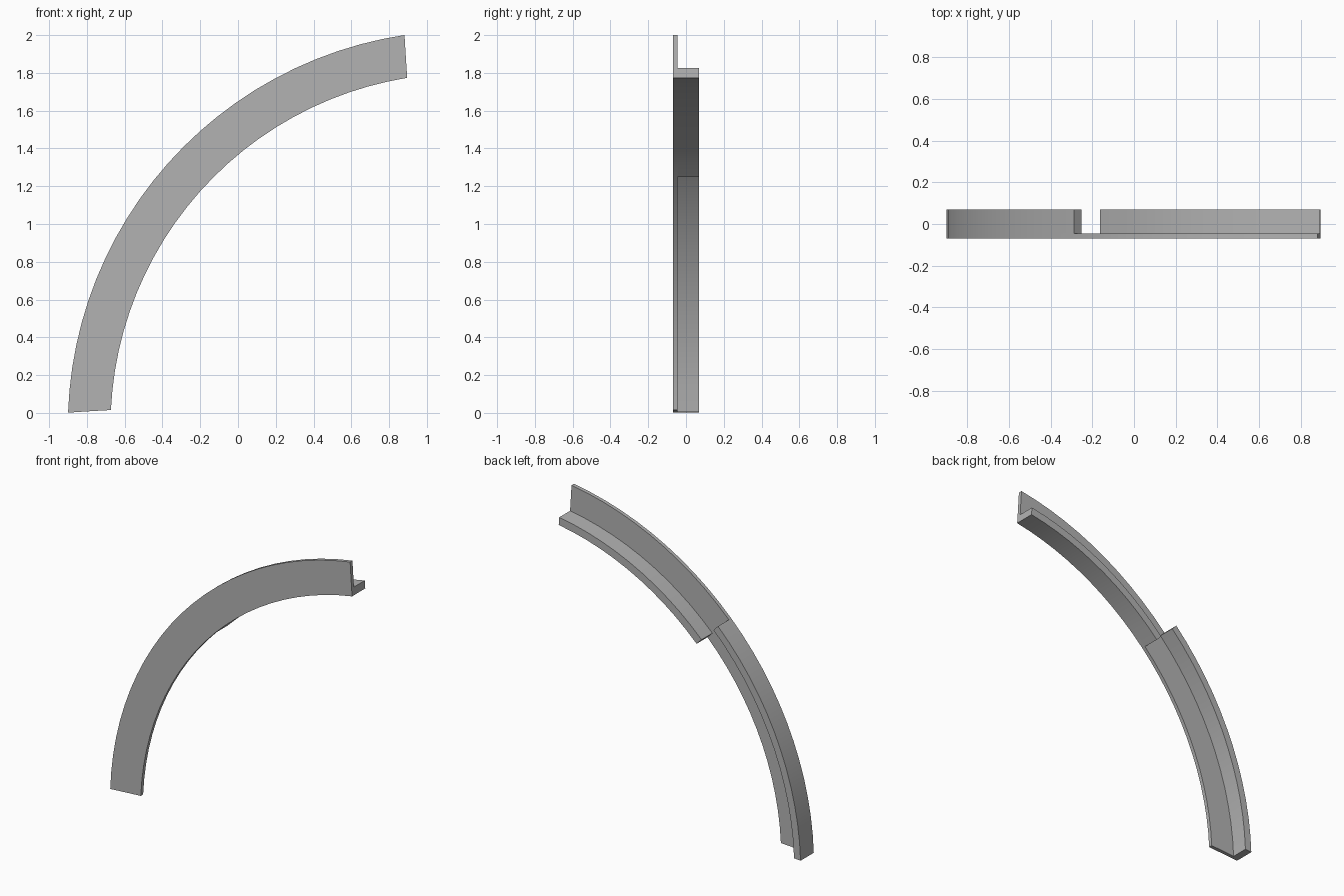
import bpy, bmesh, math
from mathutils import Vector

cube = bpy.data.objects.get("Cube")
if cube:
    bpy.data.objects.remove(cube)

CENTRE_X, CENTRE_Z = 1.195, -0.072
RADII = [1.87, 1.922, 2.048, 2.096]      # inner edge, two flange edges, outer edge
FRONT, PLATE_BACK, FLANGE_BACK = -0.07, -0.045, 0.07
SEGMENTS, SPLIT = 24, 13                 # the flange changes side at SPLIT


def arc_point(radius, step):
    """Point on the front face; the end cuts lean slightly off the radius."""
    lean = (RADII[-1] - radius) / (RADII[-1] - RADII[0])
    start, end = 178.0 - 0.67 * lean, 98.6 + 0.6 * lean
    a = math.radians(start + (end - start) * step / SEGMENTS)
    return Vector((CENTRE_X + radius * math.cos(a), FRONT, CENTRE_Z + radius * math.sin(a)))


def extrude_back(bm, faces, depth, keep):
    res = bmesh.ops.extrude_face_region(bm, geom=faces, use_keep_orig=keep)
    verts = [g for g in res["geom"] if isinstance(g, bmesh.types.BMVert)]
    bmesh.ops.translate(bm, verts=verts, vec=(0, depth, 0))
    return [g for g in res["geom"] if isinstance(g, bmesh.types.BMFace)]


bm = bmesh.new()
band = bm.faces.layers.int.new("band")   # 1 = faces that carry the flange

# Curved front face in three radial strips
rows = [[bm.verts.new(arc_point(r, s)) for s in range(SEGMENTS + 1)] for r in RADII]
for strip in range(3):
    for s in range(SEGMENTS):
        f = bm.faces.new((rows[strip][s], rows[strip][s + 1],
                          rows[strip + 1][s + 1], rows[strip + 1][s]))
        f[band] = int(strip == (2 if s < SPLIT else 0))

# Plate thickness, then outer flange below and inner flange above
back = extrude_back(bm, bm.faces[:], PLATE_BACK - FRONT, True)
flange = [f for f in back if f[band] and
          all(abs(v.co.y - PLATE_BACK) < 1e-4 for v in f.verts)]
extrude_back(bm, flange, FLANGE_BACK - PLATE_BACK, False)
bmesh.ops.recalc_face_normals(bm, faces=bm.faces[:])
bm.faces.layers.int.remove(band)

mesh = bpy.data.meshes.new("curved_angle_bar")
bm.to_mesh(mesh)
bm.free()
bar = bpy.data.objects.new("curved_angle_bar", mesh)
bpy.context.collection.objects.link(bar)

# Plain grey
grey = bpy.data.materials.new("plain_grey")
grey.use_nodes = True
colour = (0.45, 0.45, 0.45, 1)
grey.diffuse_color = colour
grey.node_tree.nodes["Principled BSDF"].inputs["Base Color"].default_value = colour
mesh.materials.append(grey)

bpy.ops.object.select_all(action='DESELECT')
bar.select_set(True)
bpy.context.view_layer.objects.active = bar
bpy.ops.object.shade_smooth_by_angle(angle=math.radians(30))
